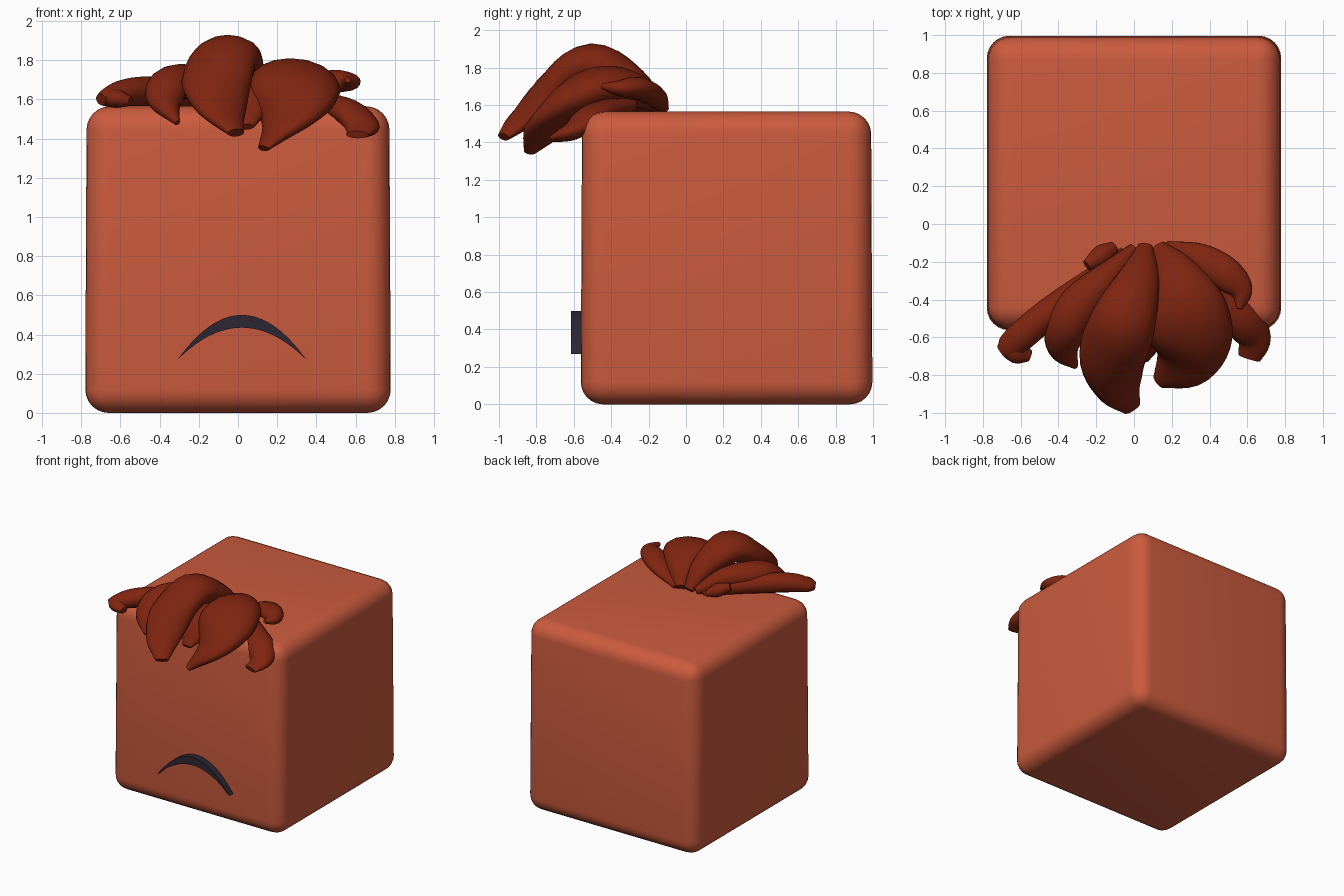
import bpy, bmesh, math
from mathutils import Vector

if "Cube" in bpy.data.objects:
    bpy.data.objects.remove(bpy.data.objects["Cube"])


def material(name, color):
    m = bpy.data.materials.new(name)
    m.diffuse_color = (*color, 1)
    m.use_nodes = True
    m.node_tree.nodes["Principled BSDF"].inputs["Base Color"].default_value = m.diffuse_color
    return m


BODY = material("terracotta red", (0.60, 0.105, 0.048))
HAIR = material("dark auburn", (0.215, 0.018, 0.005))
MOUTH = material("dark plum", (0.026, 0.019, 0.034))


def finish(name, bm, mat, angle):
    bmesh.ops.recalc_face_normals(bm, faces=bm.faces)
    me = bpy.data.meshes.new(name)
    bm.to_mesh(me)
    bm.free()
    ob = bpy.data.objects.new(name, me)
    bpy.context.collection.objects.link(ob)
    me.materials.append(mat)
    bpy.ops.object.select_all(action='DESELECT')
    ob.select_set(True)
    bpy.context.view_layer.objects.active = ob
    bpy.ops.object.shade_smooth_by_angle(angle=math.radians(angle))
    return ob


# Rounded cube body, very slightly narrower at the top
bm = bmesh.new()
bmesh.ops.create_cube(bm, size=1)
for v in bm.verts:
    s = 1.56 if v.co.z < 0 else 1.545
    v.co = Vector((v.co.x * s, v.co.y * s + 0.217, (v.co.z + 0.5) * 1.565))
bmesh.ops.bevel(bm, geom=bm.edges[:], offset=0.12, segments=6, profile=0.5, affect='EDGES')
finish("body", bm, BODY, 40)

# Frowning mouth: crescent prism standing off the front face
bm = bmesh.new()
N = 20
ts = [-1 + 2 * i / N for i in range(N + 1)]
outer = [(0.02 + 0.33 * t, 0.27 + 0.23 * (1 - t * t)) for t in ts]
inner = [(0.02 + 0.33 * t, 0.27 + 0.165 * (1 - t * t)) for t in ts]
front, back = [[[bm.verts.new((x, y, z)) for x, z in arc] for arc in (outer, inner)]
               for y in (-0.615, -0.52)]
for i in range(N):
    for o, n in (front, back):
        bm.faces.new((o[i], o[i + 1], n[i + 1], n[i]))
    for k in (0, 1):
        bm.faces.new((front[k][i], front[k][i + 1], back[k][i + 1], back[k][i]))
bmesh.ops.remove_doubles(bm, verts=bm.verts, dist=0.0005)
finish("mouth", bm, MOUTH, 40)


def spline(points, steps=5):
    """Catmull-Rom interpolation of (x, y, z, half width, half thickness)."""
    p = [Vector(q) for q in points]
    p = [2 * p[0] - p[1]] + p + [2 * p[-1] - p[-2]]
    out = []
    for i in range(1, len(p) - 2):
        a, b, c, d = p[i - 1:i + 3]
        for k in range(steps):
            t = k / steps
            out.append(0.5 * (2 * b + (c - a) * t + (2 * a - 5 * b + 4 * c - d) * t * t
                              + (3 * b - a - 3 * c + d) * t ** 3))
    return out + [p[-2]]


def tuft(name, points, sides=16):
    """Flattened lock of hair swept along a path."""
    pts = spline(points)
    pos = [Vector(q[:3]) for q in pts]
    bm = bmesh.new()
    rings = []
    for i, q in enumerate(pts):
        tan = (pos[min(i + 1, len(pos) - 1)] - pos[max(i - 1, 0)]).normalized()
        side = tan.cross(Vector((0, 0, 1))).normalized()
        up = side.cross(tan)
        ring = []
        for k in range(sides):
            a = 2 * math.pi * k / sides
            ring.append(bm.verts.new(pos[i] + side * math.cos(a) * max(q[3], 0.008)
                                     + up * math.sin(a) * max(q[4], 0.006)))
        rings.append(ring)
    for r, s in zip(rings, rings[1:]):
        for k in range(sides):
            j = (k + 1) % sides
            bm.faces.new((r[k], r[j], s[j], s[k]))
    bm.faces.new(rings[0])
    bm.faces.new(rings[-1])
    finish(name, bm, HAIR, 50)


# Hair locks fanning forward from the top of the body
tuft("hair_centre", [
    (0.06, -0.12, 1.58, .04, .03), (0.03, -0.28, 1.72, .11, .08), (-0.05, -0.50, 1.82, .17, .11),
    (-0.11, -0.70, 1.69, .18, .10), (-0.08, -0.86, 1.54, .13, .06), (-0.01, -0.975, 1.43, .05, .025)])
tuft("hair_right_front", [
    (0.13, -0.12, 1.58, .04, .03), (0.21, -0.26, 1.67, .13, .09), (0.27, -0.43, 1.70, .21, .11),
    (0.29, -0.60, 1.63, .23, .11), (0.25, -0.73, 1.50, .17, .07), (0.13, -0.835, 1.35, .04, .02)])
tuft("hair_left_front", [
    (0.00, -0.13, 1.58, .03, .03), (-0.14, -0.28, 1.66, .08, .08), (-0.28, -0.42, 1.69, .11, .09),
    (-0.36, -0.55, 1.66, .11, .09), (-0.37, -0.66, 1.58, .085, .06), (-0.31, -0.755, 1.48, .015, .015)])
tuft("hair_left_side", [
    (-0.05, -0.15, 1.57, .03, .03), (-0.25, -0.31, 1.62, .06, .06), (-0.43, -0.45, 1.64, .075, .075),
    (-0.57, -0.57, 1.635, .08, .07), (-0.66, -0.65, 1.61, .07, .05), (-0.70, -0.68, 1.60, .04, .03)])
tuft("hair_left_side_tip", [
    (-0.64, -0.60, 1.61, .05, .04), (-0.62, -0.67, 1.605, .07, .05), (-0.55, -0.70, 1.59, .03, .025)])
tuft("hair_left_back", [
    (-0.10, -0.12, 1.59, .03, .02), (-0.17, -0.165, 1.62, .055, .05), (-0.25, -0.22, 1.65, .03, .03)])
tuft("hair_right_back", [
    (0.17, -0.12, 1.58, .03, .02), (0.34, -0.18, 1.65, .08, .05), (0.48, -0.26, 1.69, .09, .06),
    (0.565, -0.35, 1.69, .065, .045), (0.56, -0.45, 1.70, .015, .015)])
tuft("hair_right_side", [
    (0.32, -0.30, 1.60, .05, .04), (0.47, -0.43, 1.57, .08, .06), (0.58, -0.52, 1.525, .10, .065),
    (0.635, -0.61, 1.46, .09, .05), (0.61, -0.71, 1.42, .06, .02)])
tuft("hair_under_layer", [
    (0.10, -0.14, 1.58, .05, .03), (0.08, -0.35, 1.64, .16, .08), (0.05, -0.55, 1.60, .16, .08),
    (0.04, -0.72, 1.46, .04, .02)])
